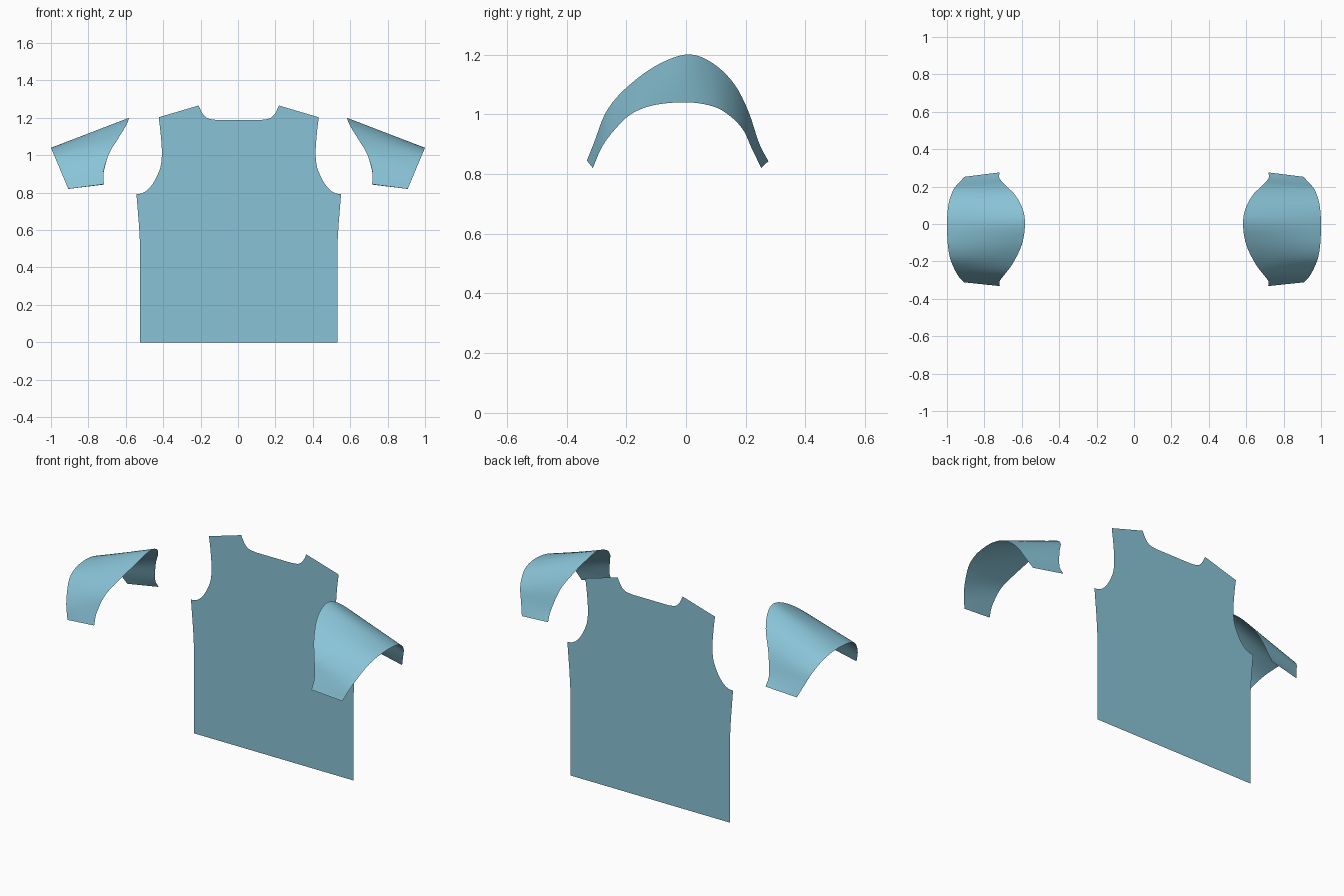
import bpy, bmesh, math
from mathutils import Vector

if "Cube" in bpy.data.objects:
    bpy.data.objects.remove(bpy.data.objects["Cube"])

cloth = bpy.data.materials.new("light_blue_cloth")
cloth.diffuse_color = (0.25, 0.55, 0.68, 1)
cloth.use_nodes = True
cloth.node_tree.nodes["Principled BSDF"].inputs["Base Color"].default_value = cloth.diffuse_color


def make(name, bm):
    me = bpy.data.meshes.new(name)
    bm.to_mesh(me)
    bm.free()
    me.materials.append(cloth)
    ob = bpy.data.objects.new(name, me)
    bpy.context.collection.objects.link(ob)
    return ob


def spline(pts, steps=8):
    """Smooth curve through the given points."""
    p = [Vector(q) for q in pts]
    p = [2 * p[0] - p[1]] + p + [2 * p[-1] - p[-2]]
    out = []
    for i in range(1, len(p) - 2):
        a, b, c, d = p[i - 1:i + 3]
        for k in range(steps):
            t = k / steps
            out.append(0.5 * (2 * b + (c - a) * t + (2 * a - 5 * b + 4 * c - d) * t * t
                              + (3 * b - a - 3 * c + d) * t ** 3))
    return out + [p[-2]]


def resample(curve, n):
    """Even spacing, measured across the sleeve axis so both rims line up."""
    flat = [Vector((q.y, 0.384 * q.x + 0.923 * q.z)) for q in curve]
    dist = [0.0]
    for a, b in zip(flat, flat[1:]):
        dist.append(dist[-1] + (b - a).length)
    out, j = [], 0
    for i in range(n + 1):
        s = dist[-1] * i / n
        while j < len(curve) - 2 and dist[j + 1] < s:
            j += 1
        out.append(curve[j].lerp(curve[j + 1], (s - dist[j]) / (dist[j + 1] - dist[j])))
    return out


# Flat back panel: half outline (x, z) mirrored about its centre line
armhole = spline([(0.428, 1.203), (0.418, 1.12), (0.411, 1.02), (0.416, 0.95), (0.43, 0.905),
                  (0.458, 0.85), (0.49, 0.813), (0.52, 0.796), (0.547, 0.793)], 4)
neck = spline([(0.12, 1.189), (0.165, 1.197), (0.193, 1.222), (0.215, 1.266)], 4)
half = neck + armhole + [Vector((0.533, 0.62)), Vector((0.527, 0.51)), Vector((0.527, 0))]
outline = [(x, z) for x, z in half] + [(-x, z) for x, z in reversed(half)]
bm = bmesh.new()
bm.faces.new([bm.verts.new((x + 0.004, 0.332, z)) for x, z in outline])
make("back_panel", bm)

# Sleeves: open curved sheets between the armhole rim and the hem
rim = spline([(0.717, -0.332, 0.845), (0.719, -0.306, 0.91), (0.69, -0.268, 1.007),
              (0.645, -0.206, 1.083), (0.598, -0.105, 1.16), (0.583, 0, 1.2),
              (0.595, 0.08, 1.177), (0.635, 0.155, 1.11), (0.687, 0.206, 1.017),
              (0.72, 0.246, 0.90), (0.718, 0.276, 0.843)])
hem_yz = [(-0.312, 0.82), (-0.28, 0.893), (-0.232, 0.956), (-0.18, 1.003), (-0.105, 1.031),
          (0, 1.04), (0.085, 1.028), (0.14, 1.0), (0.19, 0.95), (0.22, 0.886), (0.252, 0.82)]
hem = spline([(0.907 + (z - 0.819) * 0.42, y, z) for y, z in hem_yz])
N, M = 48, 6
for name, side in (("right_sleeve", 1), ("left_sleeve", -1)):
    bm = bmesh.new()
    grid = []
    for a, b in zip(resample(rim, N), resample(hem, N)):
        row = [a.lerp(b, k / M) for k in range(M + 1)]
        grid.append([bm.verts.new((side * q.x, q.y, q.z)) for q in row])
    for r, s in zip(grid, grid[1:]):
        for k in range(M):
            f = [r[k], r[k + 1], s[k + 1], s[k]]
            bm.faces.new(f if side > 0 else f[::-1]).smooth = True
    make(name, bm)
